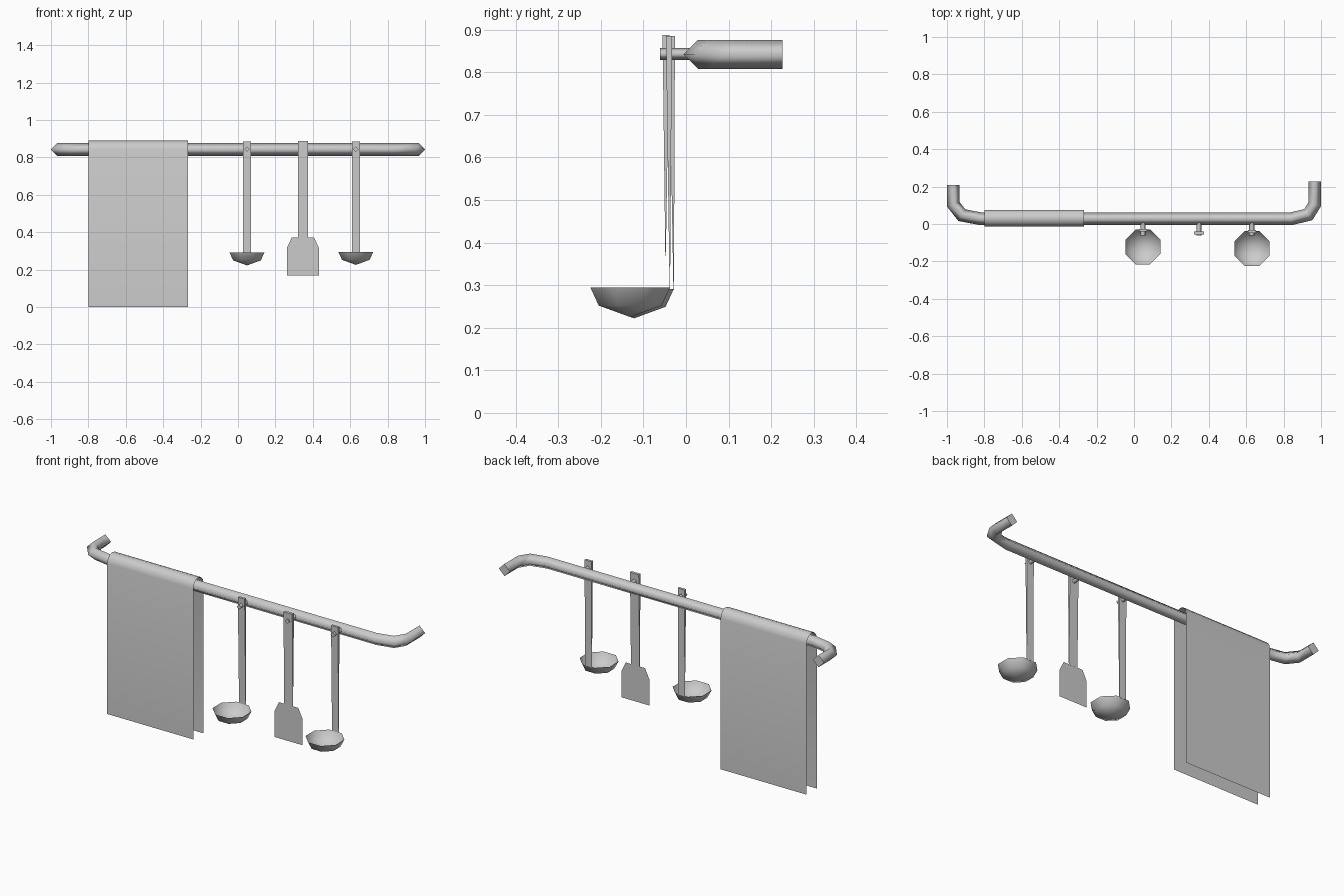
import bpy
import bmesh
from math import sin, cos, pi
from mathutils import Vector

cube = bpy.data.objects.get("Cube")
if cube:
    bpy.data.objects.remove(cube, do_unlink=True)

# One grey for the whole set
GREY = (0.6, 0.6, 0.6, 1)
grey = bpy.data.materials.new("plain grey")
grey.use_nodes = True
grey.diffuse_color = GREY
grey.node_tree.nodes["Principled BSDF"].inputs["Base Color"].default_value = GREY


def finish(name, bm, smooth=False, recalc=True):
    if recalc:
        bmesh.ops.recalc_face_normals(bm, faces=bm.faces)
    for f in bm.faces:
        f.smooth = smooth and not f.select
    mesh = bpy.data.meshes.new(name)
    bm.to_mesh(mesh)
    bm.free()
    mesh.materials.append(grey)
    obj = bpy.data.objects.new(name, mesh)
    bpy.context.collection.objects.link(obj)
    return obj


def bridge(bm, a, b):
    for i in range(len(a)):
        j = (i + 1) % len(a)
        bm.faces.new((a[i], a[j], b[j], b[i]))


def tube(name, path, radius, z):
    """Mitred four-sided tube along a flat path, with flat end caps."""
    bm = bmesh.new()
    pts = [Vector((x, y, z)) for x, y in path]
    up = Vector((0, 0, radius))
    rings = []
    for i, p in enumerate(pts):
        before = (p - pts[max(i - 1, 0)]).normalized()
        after = (pts[min(i + 1, len(pts) - 1)] - p).normalized()
        along = (before + after).normalized()
        mitre = along.dot(after if after.length else before)
        side = Vector((along.y, -along.x, 0)) * radius / mitre
        rings.append([bm.verts.new(p + d) for d in (side, up, -side, -up)])
    for a, b in zip(rings, rings[1:]):
        bridge(bm, a, b)
    for ring in (rings[0], rings[-1]):
        cap = bm.faces.new(ring)
        cap.select = True
        for e in cap.edges:
            e.smooth = False
    return finish(name, bm, smooth=True)


def handle(name, x, half_width, top_y, half_depth, low_y, top, bottom):
    """Strap that tapers from a thick top to a thin lower edge."""
    bm = bmesh.new()
    rings = []
    for y, d, z in ((top_y, half_depth, top), (low_y, 0.0006, bottom)):
        rings.append([bm.verts.new((x + sx * half_width, y + sy * d, z))
                      for sx, sy in ((-1, -1), (1, -1), (1, 1), (-1, 1))])
    bridge(bm, *rings)
    for ring in rings:
        bm.faces.new(ring)
    return finish(name, bm)


def bowl(name, x, y, rim_z):
    """Open eight-sided ladle bowl."""
    bm = bmesh.new()
    rings = []
    for r, drop in ((0.101, 0), (0.08, 0.042)):
        rings.append([bm.verts.new((x + r * cos((i + 0.5) * pi / 4),
                                    y + r * sin((i + 0.5) * pi / 4),
                                    rim_z - drop)) for i in range(8)])
    bridge(bm, *rings)
    tip = bm.verts.new((x, y, rim_z - 0.069))
    low = rings[1]
    for i in range(8):
        bm.faces.new((low[i], low[(i + 1) % 8], tip))
    return finish(name, bm, smooth=True)


# Rail with both ends turned back to the wall
ROD_Y, ROD_Z = 0.028, 0.842
tube("rail", [(-0.966, 0.208), (-0.966, 0.105), (-0.92, 0.047),
              (-0.82, ROD_Y), (0.84, ROD_Y), (0.932, 0.05),
              (0.966, 0.105), (0.966, 0.226)], 0.034, ROD_Z)

# Towel folded over the rail
bm = bmesh.new()
profile = [(-0.014, 0)]
profile += [(0.031 - 0.045 * cos(i * pi / 6), ROD_Z + 0.047 * sin(i * pi / 6))
            for i in range(7)]
profile += [(0.076, 0)]
columns = [[bm.verts.new((x, y, z)) for x in (-0.8, -0.267)] for y, z in profile]
for a, b in zip(columns, columns[1:]):
    bm.faces.new((a[0], a[1], b[1], b[0]))
finish("towel", bm, smooth=True, recalc=False)

# Two ladles
for side, x, top_y, low_y, rim in (("right", 0.048, -0.033, -0.029, 0.291),
                                   ("left", 0.63, -0.04, -0.038, 0.294)):
    handle(side + "_ladle_handle", x, 0.021, top_y, 0.007, low_y, 0.885, rim - 0.002)
    bowl(side + "_ladle_bowl", x, low_y - 0.093, rim)

# Spatula with a flat shouldered blade
SPATULA_X = 0.347
handle("spatula_handle", SPATULA_X, 0.027, -0.047, 0.008, -0.048, 0.887, 0.368)
bm = bmesh.new()
half = [(0.086, 0.168), (0.086, 0.315), (0.06, 0.37)]
outline = half + [(-dx, z) for dx, z in reversed(half)]
bm.faces.new([bm.verts.new((SPATULA_X + dx, -0.048, z)) for dx, z in outline])
finish("spatula_blade", bm, recalc=False)

# Pegs that carry the utensils
for name, x in (("right", 0.048), ("middle", SPATULA_X), ("left", 0.63)):
    tube(name + "_peg", [(x, 0.02), (x, -0.061)], 0.014, 0.843)
